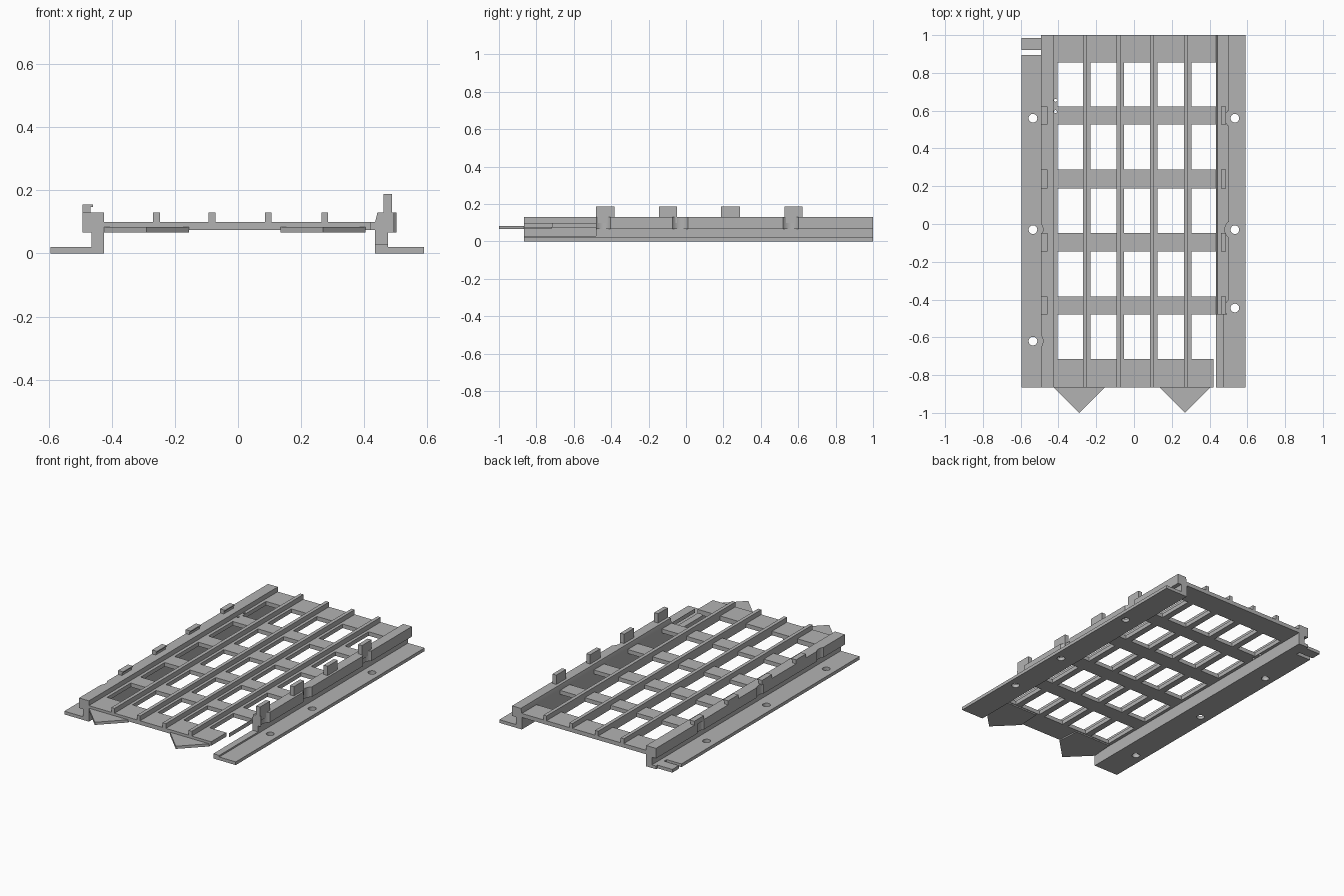
import bpy, bmesh, math
from mathutils import Matrix, Vector

old = bpy.data.objects.get("Cube")
if old:
    bpy.data.objects.remove(old, do_unlink=True)

grey = bpy.data.materials.new("plain_grey")
grey.use_nodes = True
grey.diffuse_color = (0.45, 0.45, 0.45, 1)
grey.node_tree.nodes["Principled BSDF"].inputs["Base Color"].default_value = (0.45, 0.45, 0.45, 1)


def finish(name, bm):
    bmesh.ops.recalc_face_normals(bm, faces=bm.faces)
    mesh = bpy.data.meshes.new(name)
    bm.to_mesh(mesh)
    bm.free()
    mesh.materials.append(grey)
    obj = bpy.data.objects.new(name, mesh)
    bpy.context.collection.objects.link(obj)
    return obj


def add_box(bm, x, y, z):
    size = Vector((x[1] - x[0], y[1] - y[0], z[1] - z[0]))
    mid = Vector((sum(x), sum(y), sum(z))) / 2
    bmesh.ops.create_cube(bm, size=1, matrix=Matrix.Translation(mid) @ Matrix.Diagonal(size).to_4x4())


def add_cylinder(bm, x, y, z, radius):
    bmesh.ops.create_cone(bm, cap_ends=True, segments=32, radius1=radius, radius2=radius,
                          depth=z[1] - z[0], matrix=Matrix.Translation((x, y, sum(z) / 2)))


def prism(name, points, offset):
    bm = bmesh.new()
    face = bm.faces.new([bm.verts.new(p) for p in points])
    made = bmesh.ops.extrude_face_region(bm, geom=[face])["geom"]
    bmesh.ops.translate(bm, vec=offset, verts=[v for v in made if isinstance(v, bmesh.types.BMVert)])
    return finish(name, bm)


def cut(obj, bm):
    cutter = finish("cutter", bm)
    cutter.hide_render = True
    mod = obj.modifiers.new("cut", "BOOLEAN")
    mod.operation, mod.solver, mod.object = "DIFFERENCE", "EXACT", cutter
    bpy.context.view_layer.objects.active = obj
    bpy.ops.object.modifier_apply(modifier=mod.name)
    bpy.data.objects.remove(cutter, do_unlink=True)


FRONT, BACK = -0.865, 1.0
bars = [(-0.48, -0.383), (-0.145, -0.047), (0.188, 0.288), (0.527, 0.622)]
ribs = [-0.27, -0.093, 0.085, 0.264]

# Side rails: flange, wall and overhanging top in one profile
left_profile = [(-0.595, 0), (-0.425, 0), (-0.425, 0.13), (-0.493, 0.13),
                (-0.493, 0.067), (-0.465, 0.067), (-0.465, 0.02), (-0.595, 0.02)]
right_profile = [(0.59, 0), (0.435, 0), (0.435, 0.1), (0.442, 0.13), (0.502, 0.13),
                 (0.502, 0.067), (0.476, 0.067), (0.476, 0.02), (0.59, 0.02)]
left_rail = prism("left_rail", [(x, FRONT, z) for x, z in left_profile], (0, BACK - FRONT, 0))
right_rail = prism("right_rail", [(x, FRONT, z) for x, z in right_profile], (0, BACK - FRONT, 0))

# Screw holes and the round clearances above them
for rail, x, ys in ((left_rail, -0.535, (0.56, -0.03, -0.62)),
                    (right_rail, 0.534, (0.56, -0.03, -0.445))):
    bm = bmesh.new()
    for y in ys:
        add_cylinder(bm, x, y, (-0.05, 0.04), 0.023)
    cut(rail, bm)
    bm = bmesh.new()
    for y in ys:
        add_cylinder(bm, x, y, (0.045, 0.2), 0.053)
    cut(rail, bm)

# Notches at the rear of the left flange
bm = bmesh.new()
add_box(bm, (-0.7, -0.493), (0.895, 0.92), (-0.1, 0.05))
add_box(bm, (-0.7, -0.493), (0.985, 1.1), (-0.1, 0.05))
cut(left_rail, bm)

# Low open stretch at the front of the right rail
bm = bmesh.new()
add_box(bm, (0.4, 0.6), (-1, bars[0][0]), (0.03, 0.3))
cut(right_rail, bm)

# Deck with a grid of windows
bm = bmesh.new()
add_box(bm, (-0.427, 0.438), (FRONT, BACK), (0.075, 0.1))
deck = finish("deck", bm)
bm = bmesh.new()
lefts = [-0.405] + [r + 0.04 for r in ribs]
rights = ribs + [0.437]
starts = [-0.715] + [b[1] for b in bars]
ends = [b[0] for b in bars] + [0.855]
for x in zip(lefts, rights):
    for y in zip(starts, ends):
        add_box(bm, x, y, (0, 0.2))
for y in (0.595, 0.655):
    add_cylinder(bm, -0.416, y, (0, 0.2), 0.008)
cut(deck, bm)
bm = bmesh.new()
add_box(bm, (0.42, 0.5), (-1, -0.714), (0, 0.2))
cut(deck, bm)

# Raised runners along the deck
for i, x in enumerate(ribs):
    bm = bmesh.new()
    add_box(bm, (x, x + 0.022), (FRONT, BACK), (0.09, 0.13))
    finish(f"runner_{i + 1}", bm)

# Upright tabs: low hooked ones on the right-hand wall, tall ones opposite
for i, y in enumerate(bars):
    bm = bmesh.new()
    add_box(bm, (-0.493, -0.467), y, (0.125, 0.148))
    add_box(bm, (-0.493, -0.459), y, (0.148, 0.155))
    finish(f"low_tab_{i + 1}", bm)
    bm = bmesh.new()
    add_box(bm, (0.461, 0.488), y, (0.1, 0.188))
    finish(f"tall_tab_{i + 1}", bm)

# Pointed tongues at the front
for i, x in enumerate((-0.29, 0.27)):
    prism(f"tongue_{i + 1}", [(x - 0.135, FRONT, 0.067), (x, -1, 0.067), (x + 0.135, FRONT, 0.067),
                              (x + 0.125, -0.72, 0.067), (x - 0.125, -0.72, 0.067)], (0, 0, 0.017))

# Crisp edges with smooth hole walls
bpy.ops.object.select_all(action="DESELECT")
for obj in (left_rail, right_rail):
    obj.select_set(True)
bpy.context.view_layer.objects.active = left_rail
bpy.ops.object.shade_smooth_by_angle(angle=math.radians(30))
